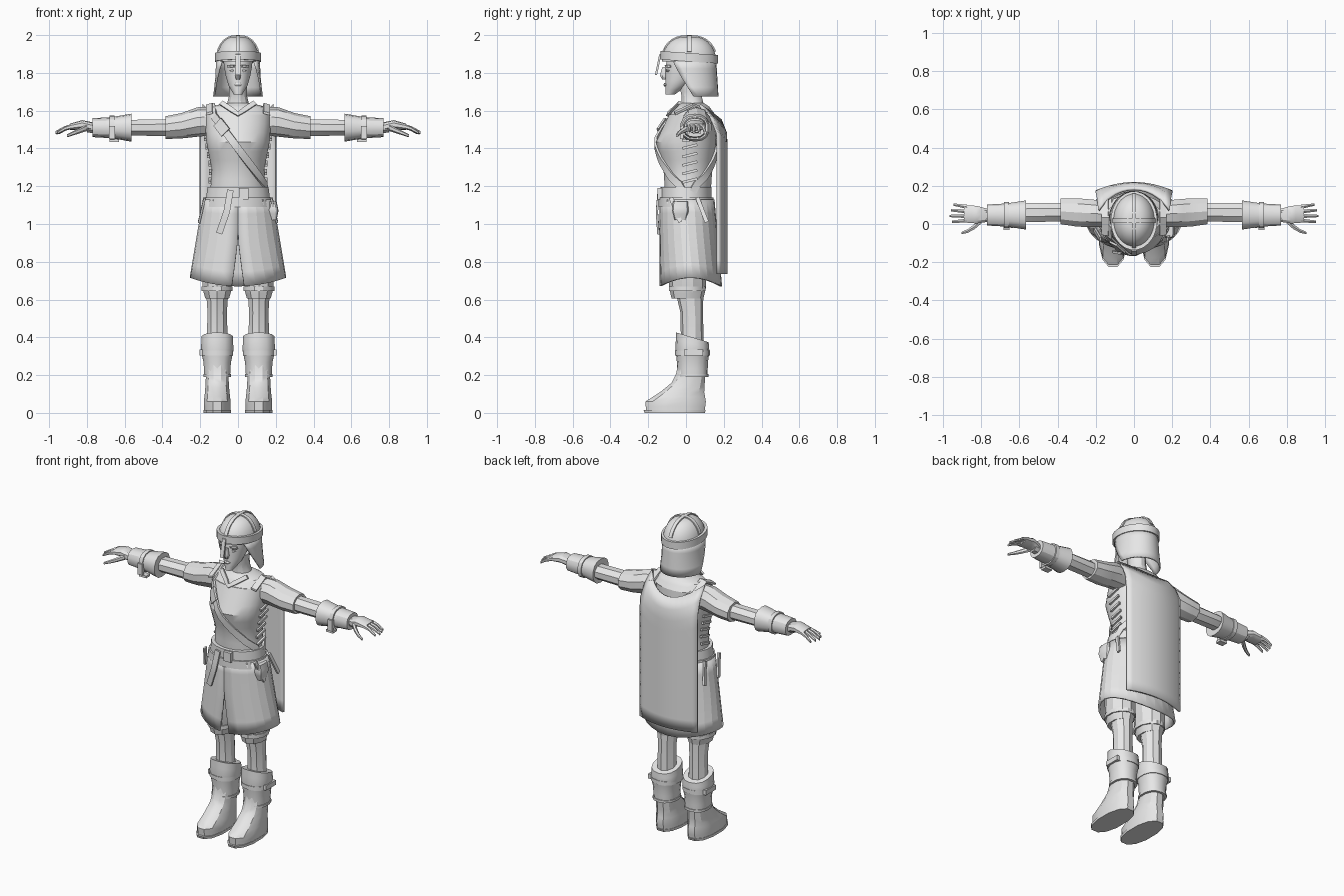
import bpy, bmesh, math
from math import sin, cos, pi
from mathutils import Vector

if "Cube" in bpy.data.objects:
    bpy.data.objects.remove(bpy.data.objects["Cube"])

grey = bpy.data.materials.new("plain grey")
grey.use_nodes = True
grey.diffuse_color = (.8, .8, .8, 1)
grey.node_tree.nodes["Principled BSDF"].inputs["Base Color"].default_value = grey.diffuse_color

# Shared landmarks
WAIST, SHOULDER, BROW = 1.14, 1.58, 1.86
ARM_Y, ARM_Z, LEG_X = .05, 1.51, .11


def blend(t, keys):
    """Value at t along evenly spaced keys, or the constant itself."""
    if not isinstance(keys, tuple):
        return keys
    f = t * (len(keys) - 1)
    i = min(int(f), len(keys) - 2)
    return keys[i] + (keys[i + 1] - keys[i]) * (f - i)


def path(x, y, z, steps=7):
    return [Vector([blend(i / (steps - 1), keys) for keys in (x, y, z)]) for i in range(steps)]


def power(value, exponent):
    return math.copysign(abs(value) ** exponent, value)


def skin(name, rows, mirror=1, closed=True, thick=0, angle=30):
    """Join rows of points; closed rows get end caps, open rows get thickness."""
    bm = bmesh.new()
    rows = [[bm.verts.new((mirror * p[0], p[1], p[2])) for p in row] for row in rows]
    count = len(rows[0])
    for a, b in zip(rows, rows[1:]):
        for i in range(count if closed else count - 1):
            j = (i + 1) % count
            bm.faces.new((a[i], a[j], b[j], b[i]))
    if closed:
        bm.faces.new(rows[0])
        bm.faces.new(rows[-1])
    bmesh.ops.recalc_face_normals(bm, faces=bm.faces)
    mesh = bpy.data.meshes.new(name)
    bm.to_mesh(mesh)
    bm.free()
    mesh.materials.append(grey)
    part = bpy.data.objects.new(name, mesh)
    bpy.context.collection.objects.link(part)
    if thick:
        shell = part.modifiers.new("thickness", 'SOLIDIFY')
        shell.thickness, shell.offset = thick, 0
    bpy.ops.object.select_all(action='DESELECT')
    part.select_set(True)
    bpy.context.view_layer.objects.active = part
    bpy.ops.object.shade_smooth_by_angle(angle=math.radians(angle))


def form(name, wide, deep, x=0, y=0, z=0, along='z', sides=12, square=2, rings=7, lean=0, mirror=1):
    """Rounded body whose centre and two radii follow keys along one axis."""
    rows = []
    for k, centre in enumerate(path(x, y, z, rings)):
        t = k / (rings - 1)
        row = []
        for i in range(sides):
            a = 2 * pi * (i + .5) / sides
            c = blend(t, wide) * power(cos(a), 2 / square)
            d = blend(t, deep) * power(sin(a), 2 / square)
            row.append(centre + Vector((c, d, blend(t, lean) * d) if along == 'z' else (0, c, d)))
        rows.append(row)
    skin(name, rows, mirror)


def ribbon(name, points, facing, width, thick=.012, mirror=1):
    """Flat strap along points; facing is one direction or one per point."""
    rows = []
    for i, p in enumerate(points):
        run = points[min(i + 1, len(points) - 1)] - points[max(i - 1, 0)]
        out = Vector(facing[i] if isinstance(facing, list) else facing).normalized()
        half = run.cross(out).normalized() * width / 2
        rows.append([p - half, p + half, p + half + out * thick, p - half + out * thick])
    skin(name, rows, mirror)


def sheet(name, surface, columns, rows, thick, angle=30):
    grid = [[surface(i / columns, k / rows) for i in range(columns + 1)] for k in range(rows + 1)]
    skin(name, grid, closed=False, thick=thick, angle=angle)


def box(name, wide, deep, x, y, z, mirror=1):
    form(name, wide, deep, x, y, z, sides=4, square=50, rings=2, mirror=mirror)


def pair(build, name, *args, **keys):
    for side, mirror in (("left_", 1), ("right_", -1)):
        build(side + name, *args, mirror=mirror, **keys)


# Tunic body and shoulder yoke
CHEST = dict(wide=(.15, .14, .168, .18), deep=(.12, .13, .16, .12), y=(.01, .01, 0, .03))
form("tunic", z=(WAIST, SHOULDER), sides=24, rings=10, **CHEST)
form("yoke", wide=(.18, .15, .07), deep=(.12, .09, .06), y=.035, z=(SHOULDER, 1.62, 1.64), sides=24)


def on_chest(x, z, side, gap=.002):
    """Point and outward direction on the tunic; side -1 is the front."""
    t = min(1, (z - WAIST) / (SHOULDER - WAIST))
    wide, deep, y = (blend(t, CHEST[key]) for key in ("wide", "deep", "y"))
    a = math.acos(max(-.98, min(.98, x / wide)))
    out = Vector((cos(a) / wide, side * sin(a) / deep, 0)).normalized()
    return Vector((wide * cos(a), y + side * deep * sin(a), z)) + out * gap, out


# Diagonal strap running over the right shoulder, with its buckle
levels = [WAIST + .03 + .04 * i for i in range(11)]
loop = [on_chest((1.4 - z) / 1.4, z, -1) for z in levels]
loop.append((Vector((-.14, .035, 1.625)), Vector((-.3, 0, 1))))
loop += [on_chest((1.4 - z) / 1.4, z, 1) for z in reversed(levels)]
ribbon("diagonal_strap", [p for p, out in loop], [out for p, out in loop], .04)
spots = [on_chest(x, 1.4 - 1.4 * x, -1, gap=.012) for x in (-.1, -.08, -.06)]
ribbon("strap_buckle", [p for p, out in spots], [out for p, out in spots], .06)

# Neckline and the trim on each shoulder
ribbon("neckline", path(x=(-.09, 0, .09), y=(-.03, -.09, -.03), z=(1.64, SHOULDER, 1.64)), (0, -1, .4), .025)
pair(ribbon, "shoulder_trim", path(x=.15, y=(-.06, .035, .13), z=(SHOULDER, 1.625, SHOULDER), steps=5),
     (.3, 0, 1), .035)

# Side lacing
for i in range(6):
    z = 1.22 + .045 * i
    edge = on_chest(.2, z, -1)[0].x
    pair(ribbon, "side_lace", path(x=edge, y=(-.02, .06), z=(z, z + .02), steps=3), (1, 0, 0), .014)

# Belt, buckle, pouch and hanging ends
form("belt_upper", wide=(.17, .163), deep=.136, z=(WAIST, 1.195), sides=24, rings=2)
form("belt_lower", wide=(.186, .178), deep=.146, z=(1.09, WAIST), sides=24, rings=2)
box("belt_buckle", wide=.025, deep=.012, x=.03, y=-.14, z=(1.13, 1.19))
ribbon("belt_tail", path(x=(-.04, -.06, -.1), y=(-.138, -.148, -.14), z=(1.18, .95)), (0, -1, 0), .034)
form("belt_pouch", wide=(.02, .03, .02), deep=(.03, .045, .04), x=.185, y=-.03, z=(1.02, 1.12), square=4)
for y in (-.08, .06):
    pair(ribbon, "hip_strap", path(x=(.17, .2), y=(y, y + .05), z=(WAIST, 1.01)), (1, 0, 0), .022)


# Skirt with a front slit and a dipping hem
def skirt(s, t):
    gap = .13 * max(0, t - .45) / .55
    a = -pi / 2 + gap + 2 * (pi - gap) * s
    hem = .715 - .045 * sin(a) ** 2
    return ((.18 + .07 * t) * cos(a), .005 + .02 * t + (.14 + .02 * t) * sin(a), 1.13 + (hem - 1.13) * t)


sheet("skirt", skirt, columns=24, rows=6, thick=.012, angle=8)


# Cape hanging from the shoulders
def cape(s, t):
    x = .4 * (s - .5)
    z = .735 + (.815 + 2 * x * x) * t
    return (x * (1 - .6 * max(0, z - 1.5)), .213 - 1.1 * x * x - 3 * max(0, z - 1.45) ** 2, z)


sheet("cape", cape, columns=12, rows=12, thick=.014)

# Neck, head and face
form("neck", wide=(.07, .05, .05), deep=(.065, .055, .06), y=(.04, .02), z=(1.6, 1.75))
form("head", wide=(.022, .052, .066, .075, .08), deep=(.025, .06, .085, .1, .1),
     y=(-.085, -.05, -.025, -.01, 0), z=(1.685, 1.88), sides=16, rings=9)
form("nose", wide=(.012, .016, .012, .008), deep=(.01, .024, .02, .014), y=(-.117, -.112),
     z=(1.765, 1.83), sides=8)
form("lips", wide=(.012, .022, .012), deep=(.008, .012, .008), y=-.108, z=(1.728, 1.746), sides=8, rings=3)
pair(form, "eye", wide=(.008, .016, .008), deep=.013, x=.032, y=-.092, z=(1.805, 1.82), sides=8, rings=3)
pair(form, "brow", wide=.025, deep=.02, x=.034, y=(-.09, -.095), z=(1.828, 1.842), sides=8, rings=2)

# Helmet dome, band and crossing ridges
turns = [pi * i / 14 for i in range(7)]
form("helmet_dome", wide=tuple(.113 * cos(a) ** .8 for a in turns), deep=tuple(.145 * cos(a) ** .8 for a in turns),
     y=.017, z=tuple(BROW + .134 * sin(a) for a in turns), sides=24)
form("helmet_band", wide=.122, deep=.154, y=.017, z=(BROW, 1.905), sides=24, rings=2, lean=-.07)
arch = [pi * i / 16 for i in range(2, 15)]
ribbon("helmet_ridge_long", [Vector((0, .017 - .145 * power(cos(a), .8), BROW + .134 * sin(a))) for a in arch],
       [(0, -cos(a), sin(a)) for a in arch], .022, thick=.007)
ribbon("helmet_ridge_cross", [Vector((.113 * power(cos(a), .8), .017, BROW + .134 * sin(a))) for a in arch],
       [(cos(a), 0, sin(a)) for a in arch], .022, thick=.007)
ribbon("nose_guard", path(x=0, y=(-.13, -.153), z=(1.9, 1.79)), (0, -1, -.2), .024)


# Helmet curtain around the neck
def curtain(s, t):
    start = math.radians(50 * t - 42)
    a = start + (pi - 2 * start) * s
    return ((.112 + .016 * t * t) * cos(a), .02 + (.135 + .012 * t) * sin(a), 1.87 - .195 * t)


sheet("helmet_neck_curtain", curtain, columns=18, rows=4, thick=.01)

# Arms, sleeves and bracers
pair(form, "arm", wide=(.05, .055, .036), deep=(.05, .045, .028), x=(.3, .8), y=(.063, .06, .045),
     z=ARM_Z, along='x', sides=8)
pair(form, "sleeve", wide=(.07, .076, .078, .07), deep=(.075, .078, .067, .06), x=(.13, .385),
     y=(ARM_Y, .066), z=(1.545, 1.54, 1.52, ARM_Z), along='x', sides=10)
pair(form, "bracer", wide=(.078, .062, .056), deep=(.074, .056, .05), x=(.565, .77), y=ARM_Y - .003,
     z=ARM_Z, along='x', sides=14, square=2.4)
pair(form, "bracer_strap", wide=.07, deep=.064, x=(.655, .68), y=ARM_Y - .003, z=ARM_Z,
     along='x', sides=14, square=2.4, rings=2)
pair(box, "bracer_buckle", wide=.016, deep=.01, x=.667, y=-.022, z=(1.45, 1.52))
pair(box, "bracer_tail", wide=.025, deep=.02, x=.655, y=0, z=(1.433, 1.447))

# Hands
pair(form, "palm", wide=(.034, .048, .047), deep=(.026, .025, .017), x=(.76, .89), y=(.045, .053),
     z=(ARM_Z, 1.525, 1.514), along='x', sides=10, square=2.5)
for i, finger in enumerate(("index", "middle", "ring", "little")):
    y = .018 + .024 * i
    pair(form, finger + "_finger", wide=(.0125, .007), deep=(.014, .008), x=(.875, .97 - .013 * abs(i - 1.2)),
         y=(y, y + .006 * (i - 1)), z=(1.518, 1.506, 1.483), along='x', sides=6, rings=3)
pair(form, "thumb", wide=(.02, .007), deep=(.018, .008), x=(.8, .905), y=(.02, -.03, -.048),
     z=(ARM_Z, 1.467), along='x', sides=6, rings=4)

# Legs, breeches and knee bands
pair(form, "leg", wide=(.085, .07, .054, .06), deep=(.1, .09, .06, .06), x=LEG_X, y=(.01, .005, .03, .035),
     z=(1, .3), sides=10)
pair(form, "breeches", wide=(.09, .082, .066), deep=(.1, .097, .084), x=LEG_X, y=.008, z=(.9, .66, .605),
     sides=10, rings=5)
pair(form, "knee_band", wide=.085, deep=.1, x=LEG_X, y=.006, z=(.645, .67), rings=2)

# Greaves with rims, straps and buckles
pair(form, "greave", wide=(.07, .074, .088, .084), deep=(.08, .082, .09, .086), x=LEG_X, y=.034, z=(.2, .4),
     lean=(0, 0, -.1, -.3), sides=14, square=2.3)
pair(form, "greave_rim", wide=.075, deep=.085, x=LEG_X, y=.034, z=(.19, .205), sides=14, square=2.3, rings=2)
pair(form, "greave_strap", wide=.086, deep=.092, x=LEG_X, y=.034, z=(.305, .33), sides=14, square=2.3, rings=2)
pair(box, "greave_buckle", wide=.01, deep=.05, x=.193, y=.04, z=(.305, .335))

# Boots and soles
pair(form, "boot", wide=(.073, .073, .067, .063, .062, .064), deep=(.16, .165, .12, .09, .08, .075),
     x=LEG_X, y=(-.056, -.055, -.02, .012, .026, .03), z=(.01, .26), rings=11, square=2.3)
pair(form, "sole", wide=.075, deep=(.164, .17), x=LEG_X, y=-.06, z=(0, .016), rings=2, square=2.3)
